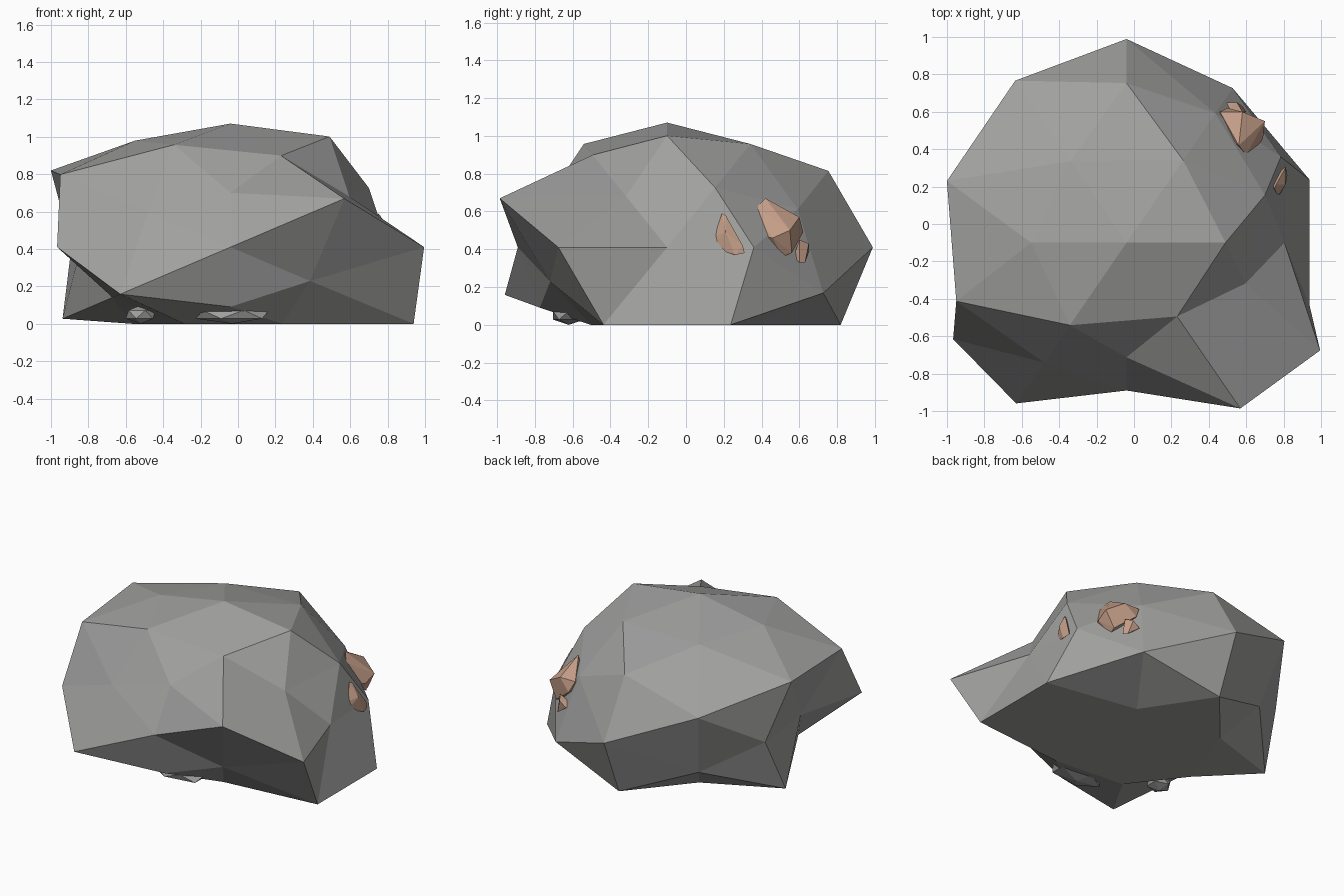
import bpy, bmesh
from mathutils import Vector

if "Cube" in bpy.data.objects:
    bpy.data.objects.remove(bpy.data.objects["Cube"])

def material(name, rgb):
    m = bpy.data.materials.new(name)
    m.diffuse_color = (*rgb, 1)
    m.use_nodes = True
    m.node_tree.nodes["Principled BSDF"].inputs["Base Color"].default_value = m.diffuse_color
    return m

GREY = material("stone grey", (0.35, 0.35, 0.345))
COPPER = material("copper ore", (0.55, 0.34, 0.245))

def hull(points):
    """Convex shell around a set of points."""
    bm = bmesh.new()
    for p in points:
        bm.verts.new(p)
    out = bmesh.ops.convex_hull(bm, input=bm.verts[:])
    junk = {g for g in out["geom_interior"] + out["geom_unused"]
            if isinstance(g, bmesh.types.BMVert)}
    if junk:
        bmesh.ops.delete(bm, geom=list(junk), context='VERTS')
    return bm

def finish(bm, name, mat):
    bmesh.ops.recalc_face_normals(bm, faces=bm.faces[:])
    me = bpy.data.meshes.new(name)
    bm.to_mesh(me)
    bm.free()
    me.materials.append(mat)
    ob = bpy.data.objects.new(name, me)
    bpy.context.collection.objects.link(ob)

# Boulder: 42-point icosphere, each direction pushed in or out by a radius.
# Radii run through the signs of x, then y, then z, plus first.
RADII = {
    (0, 0, 1): [.957, 1.0],
    (0, 1, 0): [1.21, .878],
    (1, 0, 0): [.845, .80],
    (.526, 0, .851): [1.007, 1.0, .97, 1.0],
    (0, .851, .526): [1.115, 1.2, .80, .88],
    (.851, .526, 0): [.97, 1.217, 1.0, 1.09],
    (.309, .5, .809): [.98, 1.0, .876, .90, .97, 1.13, .98, .80],
    (.5, .809, .309): [.95, 1.135, 1.217, .85, 1.19, 1.0, .88, 1.18],
    (.809, .309, .5): [.915, 1.21, .785, 1.21, 1.187, 1.11, 1.125, .78],
}
dirs = []
for base, radii in RADII.items():
    signs = [(1, -1) if c else (1,) for c in base]
    combos = [(i, j, k) for i in signs[0] for j in signs[1] for k in signs[2]]
    for s, r in zip(combos, radii):
        dirs.append((Vector([a * b for a, b in zip(base, s)]).normalized(), r))
rock = hull([d for d, r in dirs])
for v in rock.verts:
    r = min(dirs, key=lambda e: (e[0] - v.co).length)[1]
    v.co = (-.04 + v.co.x * r, -.1 + v.co.y * r * .9,
            max(0, .41 + v.co.z * r * .69))          # flattened underside
finish(rock, "boulder", GREY)

# Ore nuggets set into the right-hand rear slope
NUGGETS = {
    "large_nugget": [(.56, .42, .67), (.60, .37, .62), (.62, .37, .56), (.64, .37, .47),
                     (.58, .60, .57), (.50, .62, .49), (.46, .60, .57), (.70, .55, .50),
                     (.69, .46, .46), (.63, .51, .36), (.64, .56, .38), (.46, .50, .50)],
    "small_nugget": [(.56, .57, .36), (.58, .60, .45), (.55, .65, .43), (.50, .65, .39),
                     (.58, .63, .33), (.60, .60, .33), (.48, .60, .40)],
    "side_nugget": [(.77, .15, .47), (.75, .19, .59), (.76, .21, .58), (.81, .30, .42),
                    (.81, .31, .38), (.82, .26, .37), (.77, .14, .41), (.81, .21, .49),
                    (.72, .22, .48)],
}
for name, pts in NUGGETS.items():
    finish(hull(pts), name, COPPER)

# Small stones tucked under the front overhang
for name, c, s in [("front_base_stone", (-.03, -.62, .05), (.22, .10, .05)),
                   ("left_base_stone", (-.52, -.37, .05), (.09, .08, .05))]:
    bm = bmesh.new()
    bmesh.ops.create_icosphere(bm, subdivisions=1, radius=1)
    for v in bm.verts:
        v.co = [a + b * k for a, b, k in zip(c, v.co, s)]
    finish(bm, name, GREY)
